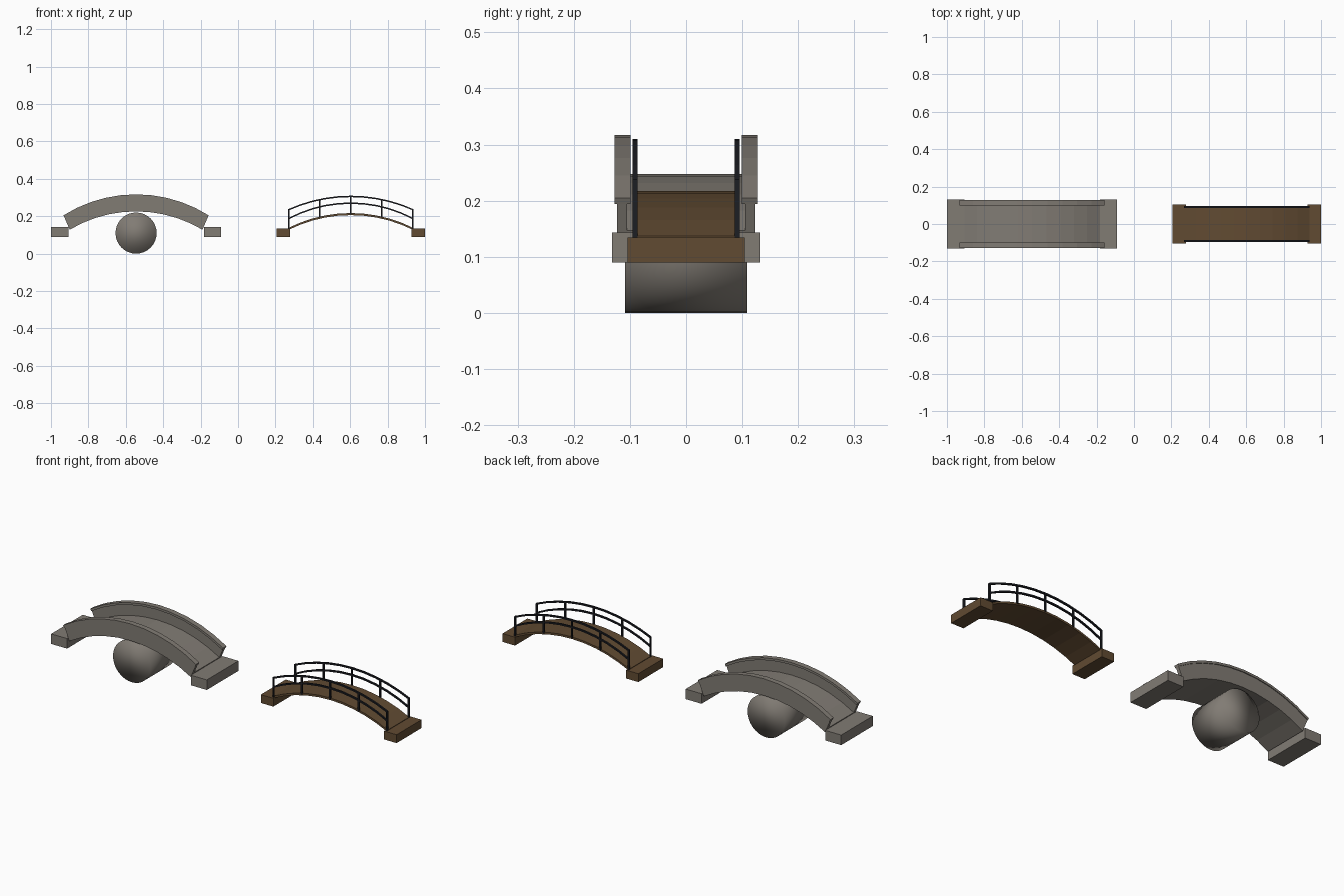
import bpy
import bmesh
import math
from mathutils import Matrix

if "Cube" in bpy.data.objects:
    bpy.data.objects.remove(bpy.data.objects["Cube"], do_unlink=True)


def material(name, rgb):
    mat = bpy.data.materials.new(name)
    mat.use_nodes = True
    mat.diffuse_color = (*rgb, 1)
    mat.node_tree.nodes["Principled BSDF"].inputs["Base Color"].default_value = (*rgb, 1)
    return mat


STONE = material("warm grey stone", (0.22, 0.20, 0.175))
WOOD = material("brown timber", (0.12, 0.07, 0.032))
IRON = material("black iron", (0.012, 0.013, 0.017))


def finish(bm, name, mat):
    bmesh.ops.recalc_face_normals(bm, faces=bm.faces)
    mesh = bpy.data.meshes.new(name)
    bm.to_mesh(mesh)
    bm.free()
    mesh.materials.append(mat)
    obj = bpy.data.objects.new(name, mesh)
    bpy.context.collection.objects.link(obj)
    return obj


def box(name, mat, x, y, z):
    """Box from (min, max) pairs."""
    bm = bmesh.new()
    bmesh.ops.create_cube(bm, size=1)
    for v in bm.verts:
        v.co = [(a + b) / 2 + c * (b - a) for c, (a, b) in zip(v.co, (x, y, z))]
    return finish(bm, name, mat)


def arc(cx, half, z_end, z_top, segments=10):
    """Points of a circular arc, left to right."""
    rise = z_top - z_end
    radius = (half ** 2 + rise ** 2) / (2 * rise)
    sweep = math.asin(half / radius)
    angles = [sweep * (2 * i / segments - 1) for i in range(segments + 1)]
    return [(cx + radius * math.sin(a), z_top - radius * (1 - math.cos(a))) for a in angles]


def arched_slab(name, mat, upper, lower, y0, y1):
    """Fill between two arcs and extrude it along y."""
    bm = bmesh.new()
    rows = [[bm.verts.new((x, y, z)) for x, z in pts]
            for y in (y0, y1) for pts in (upper, lower)]
    fu, fl, bu, bl = rows
    for i in range(len(upper) - 1):
        for a, b in ((fu, fl), (fl, bl), (bl, bu), (bu, fu)):
            bm.faces.new((a[i], a[i + 1], b[i + 1], b[i]))
    for i in (0, -1):
        bm.faces.new((fu[i], fl[i], bl[i], bu[i]))
    return finish(bm, name, mat)


def shifted(points, dz):
    return [(x, z + dz) for x, z in points]


SIDES = (("right", -1), ("left", 1))

# Stone bridge: footings, deck and the round barrel beneath
SX = -0.545
soffit = arc(SX, 0.355, 0.128, 0.226)
for side, s in SIDES:
    ends = sorted((SX + s * 0.455, SX + s * 0.362))
    box(f"stone_footing_{side}", STONE, ends, (-0.132, 0.132), (0.09, 0.143))
arched_slab("stone_deck", STONE, arc(SX, 0.362, 0.147, 0.248), soffit, -0.108, 0.108)

bm = bmesh.new()
bmesh.ops.create_cone(bm, cap_ends=True, segments=32, radius1=0.11, radius2=0.11, depth=0.217,
                      matrix=Matrix.Translation((SX, 0, 0.11)) @ Matrix.Rotation(math.pi / 2, 4, 'X'))
for f in bm.faces:
    f.smooth = True
finish(bm, "stone_barrel", STONE)

# Stone parapets with wider coping
wall_top = arc(SX, 0.383, 0.194, 0.305)
coping_top = arc(SX, 0.388, 0.205, 0.317)
for side, s in SIDES:
    arched_slab(f"stone_parapet_{side}", STONE, wall_top, soffit, *sorted((s * 0.105, s * 0.123)))
    arched_slab(f"stone_coping_{side}", STONE, coping_top, wall_top, *sorted((s * 0.099, s * 0.127)))

# Timber bridge: footings and thin curved deck
WX, SPAN = 0.603, 0.335
for side, s in SIDES:
    ends = sorted((WX + s * 0.397, WX + s * 0.324))
    box(f"timber_footing_{side}", WOOD, ends, (-0.104, 0.104), (0.09, 0.134))
deck = arc(WX, SPAN, 0.137, 0.217)
arched_slab("timber_deck", WOOD, deck, shifted(deck, -0.011), -0.09, 0.09)

# Iron railings: two curved rails and five posts on each side
top_rail = arc(WX, SPAN, 0.238, 0.310)
mid_rail = arc(WX, SPAN, 0.190, 0.274)
for side, s in SIDES:
    y = sorted((s * 0.086, s * 0.095))
    for label, rail in (("top", top_rail), ("middle", mid_rail)):
        arched_slab(f"{label}_rail_{side}", IRON, rail, shifted(rail, -0.008), *y)
    for i in range(5):
        t = i / 2 - 1
        x = WX + t * (SPAN - 0.003)
        low = 0.212 - 0.080 * t * t
        high = 0.306 - 0.070 * t * t
        box(f"rail_post_{i + 1}_{side}", IRON, (x - 0.004, x + 0.004), y, (low, high))
